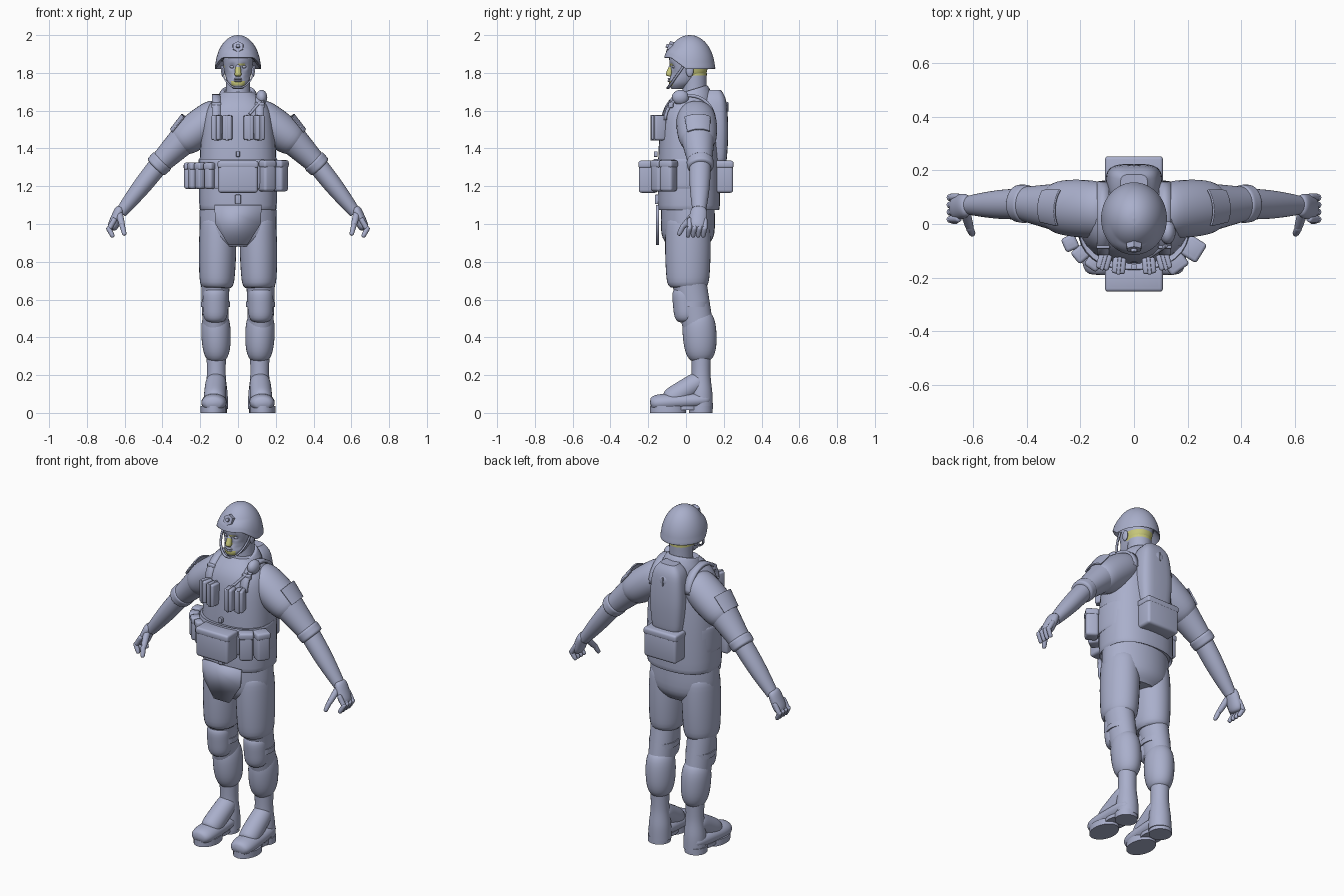
import bpy, bmesh, math
from math import sin, cos, pi, radians
from mathutils import Vector, Matrix

if "Cube" in bpy.data.objects:
    bpy.data.objects.remove(bpy.data.objects["Cube"])


def material(name, rgb):
    mat = bpy.data.materials.new(name)
    mat.use_nodes = True
    mat.diffuse_color = (*rgb, 1)
    mat.node_tree.nodes["Principled BSDF"].inputs["Base Color"].default_value = (*rgb, 1)
    return mat


GREY = material("blue grey", (.4, .43, .6))
YELLOW = material("olive yellow", (.58, .58, .2))
X, Y, Z = Matrix.Identity(3)
parts = []


def finish(name, bm, thick=0):
    bmesh.ops.recalc_face_normals(bm, faces=bm.faces)
    mesh = bpy.data.meshes.new(name)
    bm.to_mesh(mesh)
    bm.free()
    mesh.shade_smooth()
    mesh.set_sharp_from_angle(angle=radians(40))
    mesh.materials.append(GREY)
    part = bpy.data.objects.new(name, mesh)
    bpy.context.collection.objects.link(part)
    if thick:
        solid = part.modifiers.new("thickness", "SOLIDIFY")
        solid.thickness, solid.offset = thick, 0
    parts.append(part)
    return part


def signed_power(value, exponent):
    return math.copysign(abs(value) ** exponent, value)


def tube(name, sections, sides=32, power=2, arc=None, warp=None, thick=0):
    """Skin over sections, each given as centre and two half-axis vectors."""
    bm = bmesh.new()
    first, last = arc or (0, 360)
    rings = []
    for centre, u, v in sections:
        ring = []
        for i in range(sides + bool(arc)):
            turn = radians(first + (last - first) * i / sides)
            co = centre + u * signed_power(cos(turn), 2 / power) + v * signed_power(sin(turn), 2 / power)
            ring.append(bm.verts.new(warp(co) if warp else co))
        rings.append(ring)
    for low, high in zip(rings, rings[1:]):
        for i in range(sides):
            j = (i + 1) % len(low)
            bm.faces.new((low[i], low[j], high[j], high[i]))
    if not arc:
        bm.faces.new(rings[0])
        bm.faces.new(rings[-1])
    return finish(name, bm, thick)


def limb(name, start, end, r_start, r_end, depth=1, swell=0, ends=None, ref=Y, **options):
    """Tapered tube between two points; ends is the squareness of rounded ends."""
    start, end = Vector(start), Vector(end)
    axis = (end - start).normalized()
    u = (ref - axis * ref.dot(axis)).normalized()
    v = axis.cross(u)
    sections = []
    steps = 16
    for i in range(steps + 1):
        t = (1 - cos(pi * i / steps)) / 2
        radius = r_start + (r_end - r_start) * t + swell * sin(pi * t)
        if ends:
            radius *= max(1 - abs(2 * t - 1) ** ends, 1e-6) ** (1 / ends)
        sections.append((start.lerp(end, t), u * radius * depth, v * radius))
    return tube(name, sections, **options)


def column(name, profile, depth=1, x=0, y=0, steps=5, **options):
    """Upright smooth tube through (height, half width) points."""
    points = [Vector(p) for p in profile]
    points = [points[0], *points, points[-1]]
    curve = []
    for a, b, c, d in zip(points, points[1:], points[2:], points[3:]):
        for i in range(steps):
            t = i / steps
            curve.append(b + (c - a) * t / 2 + (a + a - 5 * b + 4 * c - d) * t * t / 2
                         + (3 * (b - c) + d - a) * t ** 3 / 2)
    curve.append(points[-1])
    return tube(name, [(Vector((x, y, z)), X * w, Y * w * depth) for z, w in curve], **options)


def box(name, centre, size, turn=0, bevel=.015):
    bm = bmesh.new()
    bmesh.ops.create_cube(bm, size=1, matrix=Matrix.Diagonal((*size, 1)))
    bmesh.ops.bevel(bm, geom=bm.edges[:], offset=bevel, segments=3, affect="EDGES", profile=.5)
    bm.transform(Matrix.Translation(centre) @ Matrix.Rotation(radians(turn), 4, "Z"))
    return finish(name, bm)


def ball(name, centre, size):
    bm = bmesh.new()
    place = Matrix.Translation(centre) @ Matrix.Diagonal((*size, 1))
    bmesh.ops.create_uvsphere(bm, u_segments=20, v_segments=12, radius=1, matrix=place)
    return finish(name, bm)


def ribbon(name, path, across, thick=.012, steps=16):
    """Flat strap along a path function of an angle from 0 to pi."""
    bm = bmesh.new()
    rows = []
    for i in range(steps + 1):
        centre = Vector(path(pi * i / steps))
        rows.append([bm.verts.new(centre - across), bm.verts.new(centre + across)])
    for low, high in zip(rows, rows[1:]):
        bm.faces.new((*low, *reversed(high)))
    return finish(name, bm, thick)


# Torso, belt and hips
column("vest", [(1.09, .19), (1.1, .205), (1.4, .2), (1.6, .17), (1.7, .08)], depth=.8, y=.015, power=2.4)
column("waist_belt", [(1.19, .2), (1.2, .21), (1.33, .21), (1.34, .2)], depth=.82, power=2.4)
column("hips", [(.88, .14), (.95, .2), (1.13, .2)], depth=.7, y=.01)
box("belt_buckle", (0, -.155, 1.13), (.03, .02, .05), bevel=.004)
box("vest_clip", (0, -.16, 1.37), (.02, .02, .03), bevel=.004)

# Groin flap
bm = bmesh.new()
half = [(.125, 1.1), (.12, 1), (.05, .89)]
outline = half + [(-x, z) for x, z in reversed(half)]
bm.faces.new([bm.verts.new((x, -.15, z)) for x, z in outline])
finish("groin_flap", bm, thick=.016)


# Belt pouches, each with a lid
def pouch(name, centre, size, turn=0):
    box(name, centre, size, turn)
    width, depth, height = size
    lid_centre = Vector(centre) + Z * (height / 2 - .02)
    box(name + "_lid", lid_centre, (width + .006, depth + .004, .04), turn, .012)


for y in (-.2, .2):
    pouch("large_pouch", (0, y, 1.25), (.21, .1, .17))
for angle in (36, 58, -35, -50, -66, -88):
    place = Vector((.26 * sin(radians(angle)), -.175 * cos(radians(angle)), 1.255))
    pouch("belt_pouch", place, (.075, .07, .165) if angle > 0 else (.05, .05, .14), angle)

# Backpack
column("backpack", [(1.32, .08), (1.35, .095), (1.5, .105), (1.65, .09), (1.71, .05)],
       depth=.7, y=.15, power=3.5)
ball("backpack_disc", (0, .21, 1.62), (.03, .01, .03))
box("backpack_disc_bar", (0, .22, 1.62), (.008, .008, .05), bevel=.002)

# Radio and cable on the left shoulder
ball("shoulder_radio", (.125, -.03, 1.67), (.03, .045, .04))
limb("radio_cable", (.12, -.08, 1.65), (.06, -.12, 1.58), .007, .007)

# Everything from here to the mirror step is built on the left side only
paired_from = len(parts)
ribbon("shoulder_strap", lambda t: (.115, .02 - .13 * cos(t), 1.55 + .13 * sin(t)), X * .022, .016)
box("strap_buckle", (.115, -.08, 1.63), (.05, .025, .03), bevel=.005)
for x, y, turn in ((.056, -.155, 6), (.112, -.14, 16)):
    box("chest_pouch", (x, y, 1.51), (.05, .06, .13), turn, .009)
    box("chest_pouch_strap", (x, y, 1.51), (.014, .066, .136), turn, .003)

# Arms
elbow, wrist = Vector((.41, .075, 1.325)), Vector((.62, .07, 1.06))
biceps = Vector((.26, .06, 1.475))
down_arm = (elbow - biceps).normalized()
limb("shoulder", (.08, .05, 1.6), (.32, .065, 1.42), .09, .085, depth=1.1, swell=.01, ends=5)
limb("sleeve", biceps, elbow, .085, .058, depth=1.1)
limb("sleeve_patch", biceps - down_arm * .05, biceps + down_arm * .05, .1, .087, depth=1.1,
     arc=(50, 125), thick=.008)
limb("cuff", elbow - down_arm * .02, elbow + down_arm * .04, .066, .063, depth=1.1, ends=6)
limb("forearm", elbow, wrist, .052, .031, depth=1.1, swell=.006)

# Hands
limb("palm", wrist - Z * -.03, (.67, .06, .97), .028, .03, depth=1.6, ends=4)
for i in range(4):
    y = .1 - i * .027
    bend, tip = (.685, y, .97), (.66, y - .01, .93)
    limb("finger", (.65, y, 1.03), bend, .014, .014, ends=5, sides=12)
    limb("fingertip", (.69, y, .985), tip, .014, .012, ends=4, sides=12)
limb("thumb_base", (.63, .05, 1.06), (.61, -.02, .98), .02, .015, ends=5, sides=14)
limb("thumb", (.615, -.01, 1), (.6, -.04, .94), .015, .012, ends=4, sides=14)

# Trousers and knee pads
hip, fold, knee = Vector((.105, .01, 1.04)), Vector((.112, .01, .66)), Vector((.12, .02, .68))
shin, ankle = Vector((.12, .065, .45)), Vector((.112, .08, .27))
limb("thigh", hip, fold, .095, .09, depth=1.22, swell=.006, ends=9)
limb("knee", knee, shin, .075, .067, depth=1.2)
limb("calf", shin + Z * .09, ankle, .07, .063, depth=1.15, swell=.011, ends=4)
limb("knee_pad", (.12, -.01, .67), (.12, .005, .48), .068, .065, ends=4)
column("knee_strap", [(.56, .077), (.59, .077)], depth=1.15, x=.12, y=.035)

# Boots
column("boot_shaft", [(.02, .062), (.1, .06), (.2, .05), (.32, .052)], x=.115, y=.08)
limb("boot_instep", (.115, .09, .18), (.125, -.1, .06), .055, .06, ends=5, ref=X)
limb("boot_foot", (.12, .13, .07), (.13, -.19, .05), .062, .07, depth=.7, ends=4, ref=Z)
column("fore_sole", [(0, .068), (.036, .068)], depth=1.4, x=.13, y=-.095)
column("sole_bridge", [(.015, .056), (.036, .056)], depth=1.4, x=.125)
column("heel", [(0, .062), (.036, .062)], x=.12, y=.078)

# Paired details of the face
ball("eye", (.031, -.064, 1.832), (.013, .01, .008))
ball("ear", (.079, .02, 1.81), (.01, .02, .032))
ribbon("chin_strap", lambda t: (.088 * cos(t / 2), -.01 - .085 * sin(t / 2), 1.84 - .12 * sin(t / 2)),
       Y * .007, .008)

for part in parts[paired_from:]:
    part.modifiers.new("other side", "MIRROR")


# Neck and collar
def tilt(co):
    return co + Z * (co.y - .03) * .3


neck = column("neck", [(1.62, .075), (1.7, .065), (1.8, .065)], y=.045)
column("collar", [(1.63, .12), (1.67, .108), (1.71, .085), (1.7, .066)], depth=.95, y=.03, warp=tilt)


# Head with eye sockets, cheeks and a jaw brought forward
def face_shape(co):
    def dent(x, z, size):
        return math.exp(-((abs(co.x) - x) ** 2 + (co.z - z) ** 2) / size ** 2)
    if co.y < -.03:
        co.y += .014 * dent(.032, 1.832, .014) + .007 * dent(.045, 1.775, .015)
    co.y -= .7 * max(1.8 - co.z, 0)
    return co


head = column("head", [(1.715, .025), (1.75, .055), (1.82, .075), (1.9, .08), (1.96, .06)],
              depth=1.3, y=.016, power=2.2, sides=56, steps=8, warp=face_shape)
nose = limb("nose", (0, -.07, 1.86), (0, -.092, 1.782), .009, .02, ends=5)
for z in (1.757, 1.768):
    ball("lip", (0, -.085, z), (.022, .012, .006))

# Painted camouflage on head, nose and neck
for part in (head, nose, neck):
    part.data.materials.append(YELLOW)
    for face in part.data.polygons:
        x, y, z = face.center
        wave = sin(55 * x + 1) + sin(70 * z + 40 * y)
        nape = y > .02 and 1.785 < z < 1.83
        chin = y < -.05 and 1.735 < z < 1.755 and abs(x) < .035
        mask = y < -.02 and 1.79 < z < 1.85 and wave > .75
        bridge = part == nose and z < 1.83
        face.material_index = int(nape or chin or mask or bridge)


# Helmet dome with raised front rim
def raise_front(co):
    low = min(max((1.94 - co.z) / .12, 0), 1)
    front = min(max(-co.y / .08, 0), 1)
    return co + Z * low * front * .06


dome = [(1.82 + .18 * sin(t * pi / 16), .001 + .12 * cos(t * pi / 16)) for t in range(9)]
column("helmet", [(1.86, .09), *dome], depth=1.1, y=.02, sides=48, warp=raise_front)
limb("helmet_bracket", (0, -.07, 1.93), (0, -.095, 1.94), .034, .03, sides=6, ref=Z)
limb("bracket_knob", (0, -.08, 1.935), (0, -.105, 1.945), .012, .01, ref=Z)
